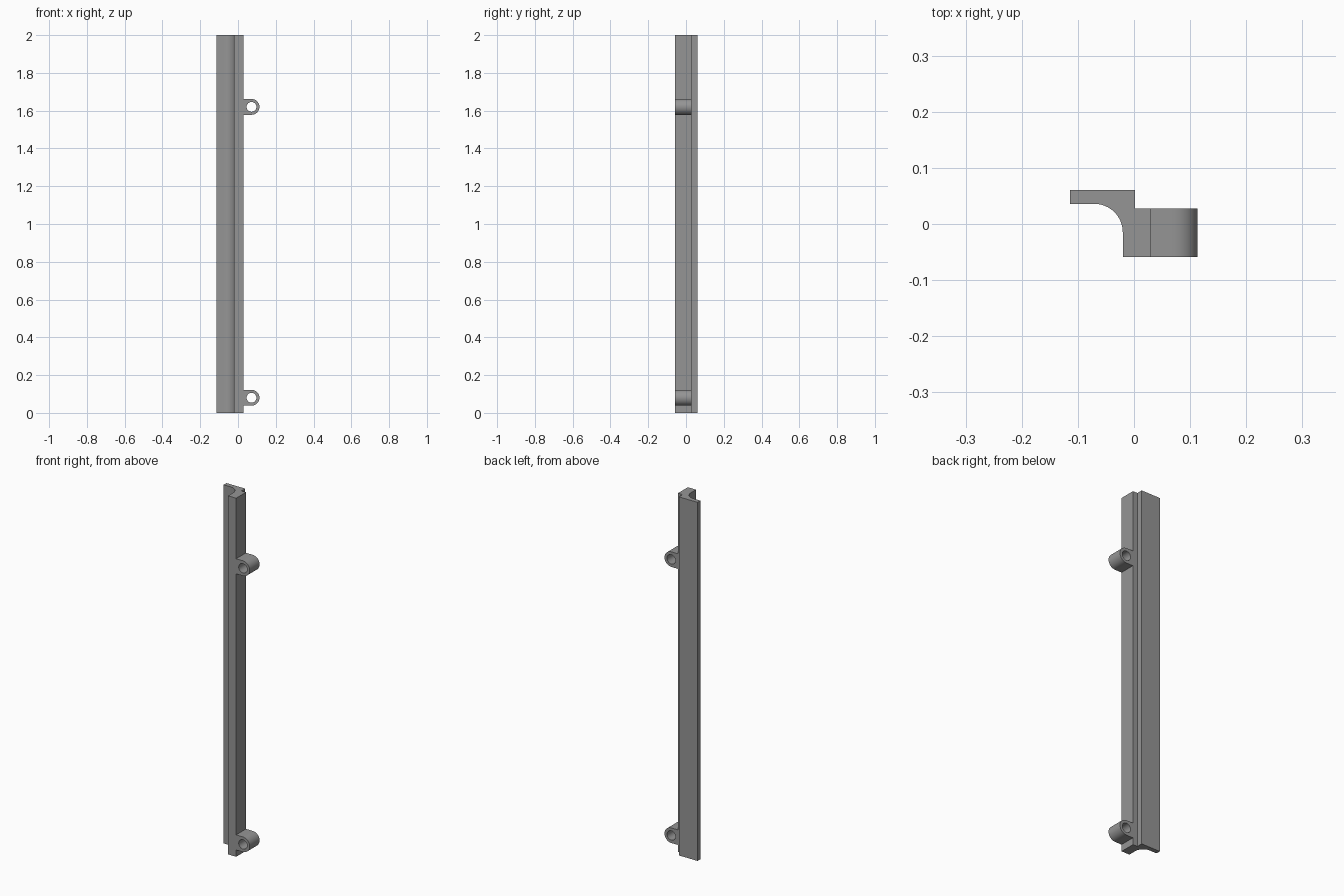
import bpy, bmesh, math

if "Cube" in bpy.data.objects:
    bpy.data.objects.remove(bpy.data.objects["Cube"])

grey = bpy.data.materials.new("mid grey")
grey.diffuse_color = (0.3, 0.3, 0.3, 1)
grey.use_nodes = True
grey.node_tree.nodes["Principled BSDF"].inputs["Base Color"].default_value = grey.diffuse_color


def finish(bm, name):
    bmesh.ops.recalc_face_normals(bm, faces=bm.faces)
    mesh = bpy.data.meshes.new(name)
    bm.to_mesh(mesh)
    bm.free()
    mesh.materials.append(grey)
    obj = bpy.data.objects.new(name, mesh)
    bpy.context.collection.objects.link(obj)
    bpy.ops.object.select_all(action='DESELECT')
    obj.select_set(True)
    bpy.context.view_layer.objects.active = obj
    bpy.ops.object.shade_smooth_by_angle(angle=math.radians(30))
    return obj


def arc(cx, cy, r, a0, a1, n):
    angles = [math.radians(a0 + (a1 - a0) * i / n) for i in range(n + 1)]
    return [(cx + r * math.cos(a), cy + r * math.sin(a)) for a in angles]


# Full-height rail: thin rear flange, concave fillet and thick front web
profile = [(-0.114, 0.036), (-0.114, 0.061), (0.002, 0.061), (0.002, 0.028),
           (0.03, 0.028), (0.03, -0.059), (-0.02, -0.059)]
profile += arc(-0.071, -0.015, 0.051, 0, 90, 16)
bm = bmesh.new()
face = bm.faces.new([bm.verts.new((x, y, 0)) for x, y in profile])
top = bmesh.ops.extrude_face_region(bm, geom=[face])["geom"]
bmesh.ops.translate(bm, vec=(0, 0, 2),
                    verts=[v for v in top if isinstance(v, bmesh.types.BMVert)])
finish(bm, "rail")


# Hinge lugs: round-ended blocks with a through hole along y
def lug(name, z):
    cx, r, hole, n = 0.0715, 0.042, 0.026, 32
    y0, y1 = -0.059, 0.028
    outer, inner = [], []
    for i in range(n):
        a = 2 * math.pi * i / n
        c, s = math.cos(a), math.sin(a)
        inner.append((cx + hole * c, z + hole * s))
        if c >= -1e-6:                         # round outer half
            outer.append((cx + r * c, z + r * s))
        else:                                  # square half against the rail
            k = r / max(abs(c), abs(s))
            outer.append((cx + k * c, z + k * s))
    bm = bmesh.new()
    rings = [[bm.verts.new((x, y, zz)) for x, zz in pts]
             for pts, y in ((outer, y0), (outer, y1), (inner, y1), (inner, y0))]
    for k in range(4):
        a, b = rings[k], rings[(k + 1) % 4]
        for i in range(n):
            j = (i + 1) % n
            bm.faces.new((a[i], a[j], b[j], b[i]))
    # Drop the hidden side that meets the rail
    hidden = [f for f in bm.faces if all(v.co.x < 0.0305 for v in f.verts)]
    bmesh.ops.delete(bm, geom=hidden, context='FACES')
    finish(bm, name)


lug("lower_lug", 0.08)
lug("upper_lug", 1.62)
